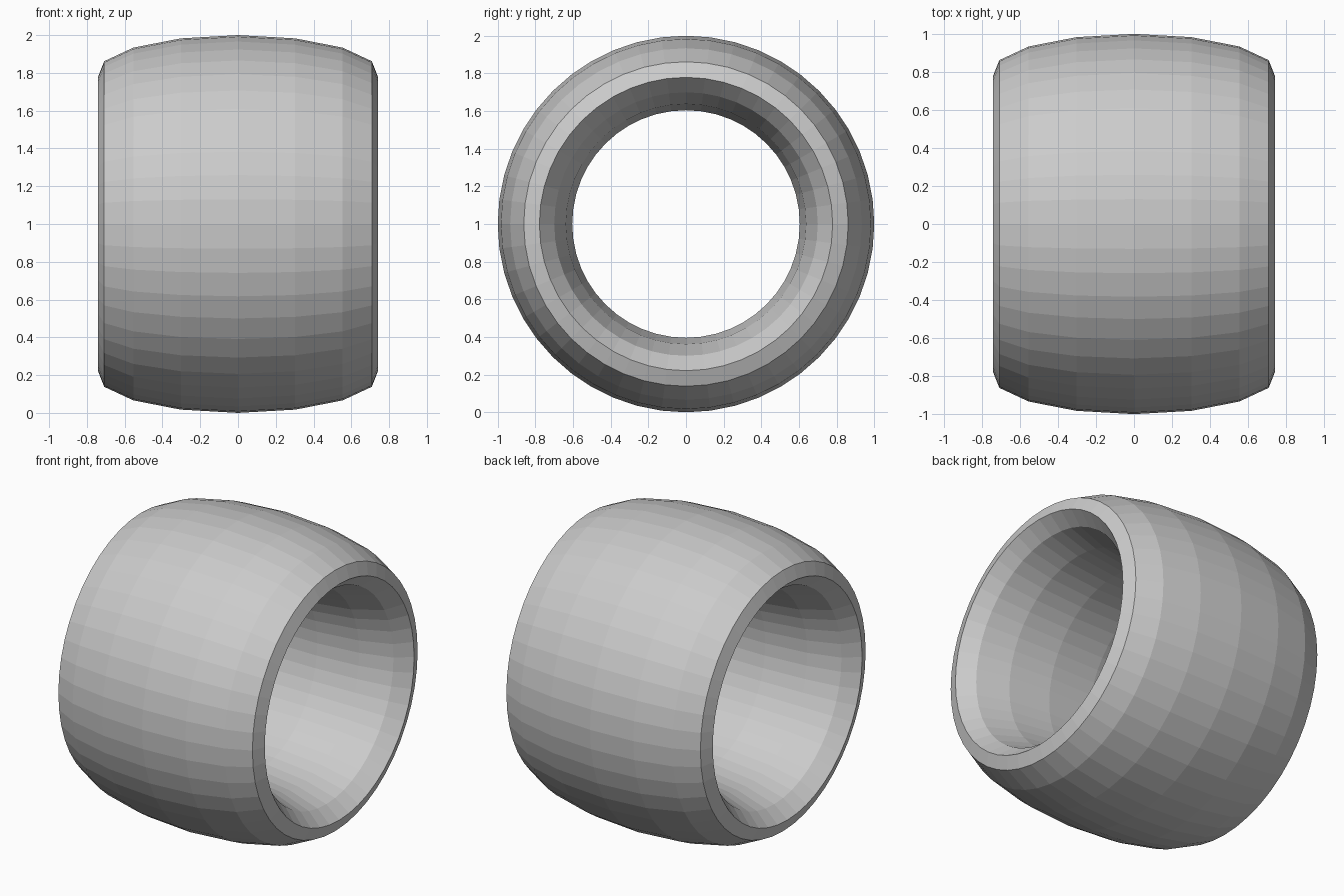
import bpy, math
from mathutils import Matrix

if "Cube" in bpy.data.objects:
    bpy.data.objects.remove(bpy.data.objects["Cube"])

# Wide ring: a 48 x 15 sided torus stretched along its axis, lying along x
bpy.ops.mesh.primitive_torus_add(major_segments=48, minor_segments=15,
                                 major_radius=0.8, minor_radius=0.2)
ring = bpy.context.object
ring.name = "wide_ring"
stretch = Matrix.Diagonal((1, 1, 3.725, 1))
turn = Matrix.Rotation(math.radians(90), 4, 'Y')
ring.data.transform(Matrix.Translation((0, 0, 1)) @ turn @ stretch)
ring.data.update()
bpy.ops.object.shade_flat()
